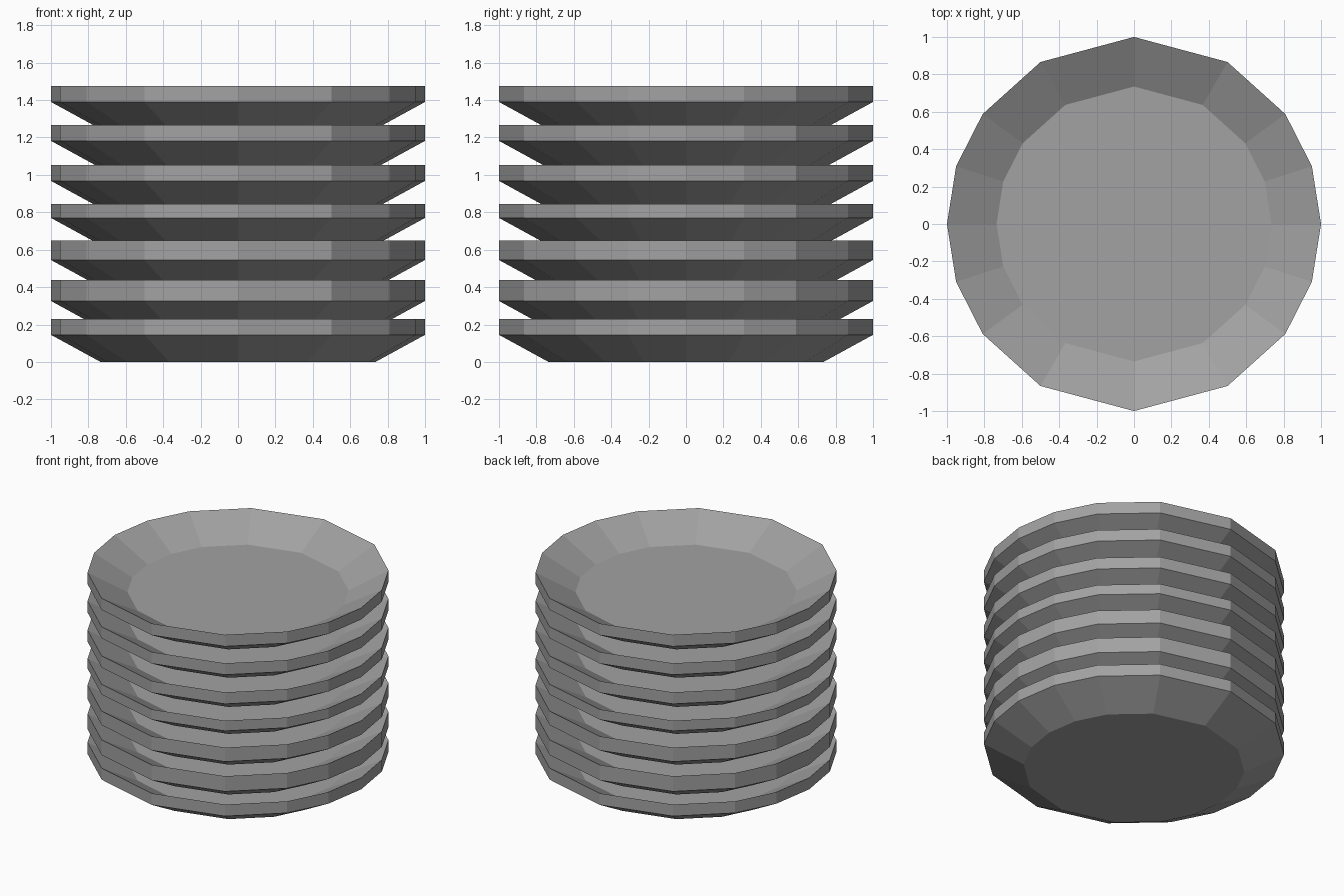
import bpy
import bmesh
from math import cos, sin, radians

cube = bpy.data.objects.get("Cube")
if cube:
    bpy.data.objects.remove(cube, do_unlink=True)

# Single plain grey for every plate
grey = bpy.data.materials.new("matte_grey")
grey.use_nodes = True
colour = (0.36, 0.36, 0.36, 1)
grey.diffuse_color = colour
shader = grey.node_tree.nodes["Principled BSDF"]
shader.inputs["Base Color"].default_value = colour
shader.inputs["Roughness"].default_value = 0.8

# Sixteen unevenly spaced corners, mirrored into four quadrants
right = [0, 18, 36, 60]
quarter = right + [90] + [180 - a for a in right[:0:-1]]
angles = quarter + [a + 180 for a in quarter]

FOOT = 0.735   # radius of the flat base and of the inner floor
DEPTH = 0.145  # height of the sloping wall


def ring(bm, radius, z):
    return [bm.verts.new((radius * cos(radians(a)), radius * sin(radians(a)), z))
            for a in angles]


def make_plate(name, rim_low, rim_high):
    bm = bmesh.new()
    # Base, underside slope, upright rim, inner slope, floor
    rings = [ring(bm, r, z) for r, z in (
        (FOOT, rim_low - DEPTH), (1, rim_low), (1, rim_high), (FOOT, rim_high - DEPTH))]
    n = len(angles)
    for low, high in zip(rings, rings[1:]):
        for i in range(n):
            j = (i + 1) % n
            bm.faces.new((low[i], low[j], high[j], high[i]))
    bm.faces.new(rings[0][::-1])
    bm.faces.new(rings[-1])
    bmesh.ops.recalc_face_normals(bm, faces=bm.faces[:])
    mesh = bpy.data.meshes.new(name)
    bm.to_mesh(mesh)
    bm.free()
    mesh.materials.append(grey)
    plate = bpy.data.objects.new(name, mesh)
    bpy.context.collection.objects.link(plate)


# Stack of plates, bottom to top, as rim heights
rims = [(0.145, 0.23), (0.326, 0.438), (0.545, 0.648), (0.77, 0.845),
        (0.968, 1.053), (1.182, 1.266), (1.39, 1.475)]
for number, (low, high) in enumerate(rims, 1):
    make_plate(f"plate_{number}", low, high)
